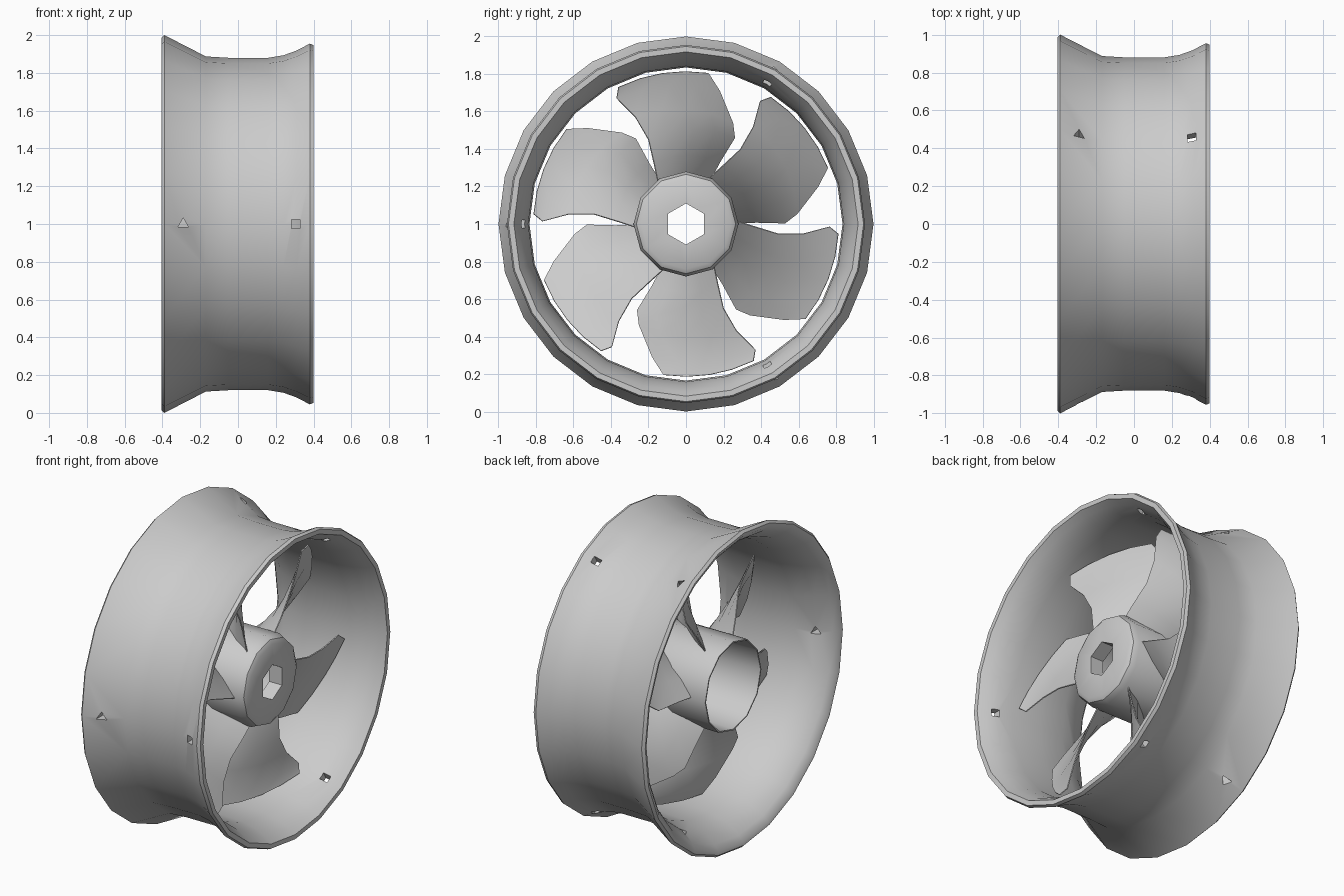
import bpy
import bmesh
from math import sin, cos, pi, atan2, hypot, radians
from mathutils import Matrix, Vector

cube = bpy.data.objects.get("Cube")
if cube:
    bpy.data.objects.remove(cube, do_unlink=True)

grey = bpy.data.materials.new("plain grey")
grey.use_nodes = True
colour = (0.6, 0.6, 0.6, 1)
grey.diffuse_color = colour
grey.node_tree.nodes["Principled BSDF"].inputs["Base Color"].default_value = colour

CENTRE = Vector((0, 0, 1))


def finish(bm, name):
    """Turn a bmesh into an object centred on the fan axis."""
    bmesh.ops.recalc_face_normals(bm, faces=bm.faces)
    mesh = bpy.data.meshes.new(name)
    bm.to_mesh(mesh)
    bm.free()
    mesh.materials.append(grey)
    obj = bpy.data.objects.new(name, mesh)
    obj.location = CENTRE
    bpy.context.collection.objects.link(obj)
    return obj


def activate(obj):
    bpy.ops.object.select_all(action='DESELECT')
    obj.select_set(True)
    bpy.context.view_layer.objects.active = obj


def smooth(obj, angle):
    activate(obj)
    bpy.ops.object.shade_smooth_by_angle(angle=radians(angle))


def lathe(name, profile, sides):
    """Revolve a closed (x, radius) profile around the x axis."""
    bm = bmesh.new()
    rings = []
    for i in range(sides):
        a = 2 * pi * i / sides
        rings.append([bm.verts.new((x, r * sin(a), r * cos(a))) for x, r in profile])
    n = len(profile)
    for i in range(sides):
        p, q = rings[i], rings[(i + 1) % sides]
        for j in range(n):
            k = (j + 1) % n
            bm.faces.new((p[j], p[k], q[k], q[j]))
    return finish(bm, name)


def cut(obj, cutter):
    mod = obj.modifiers.new("holes", 'BOOLEAN')
    mod.operation = 'DIFFERENCE'
    mod.solver = 'EXACT'
    mod.object = cutter
    activate(obj)
    bpy.ops.object.modifier_apply(modifier=mod.name)
    bpy.data.objects.remove(cutter, do_unlink=True)


# Flared outer duct, rounded inwards at both mouths
duct = lathe("duct_ring", [
    (-0.39, 1.0), (-0.17, 0.887), (-0.05, 0.88), (0.16, 0.88), (0.24, 0.893),
    (0.31, 0.918), (0.38, 0.955), (0.4, 0.947), (0.4, 0.918), (0.36, 0.893),
    (0.3, 0.865), (0.2, 0.842), (0.0, 0.835), (-0.17, 0.84), (-0.29, 0.877),
    (-0.37, 0.93), (-0.4, 0.965), (-0.405, 0.985)], 24)

# Small mounting holes: three triangular and three square, evenly spaced
bm = bmesh.new()
for i in range(3):
    turn = Matrix.Rotation(radians(90 + 120 * i), 4, 'X')
    for x, sides in ((-0.29, 3), (0.305, 4)):
        spin = Matrix.Rotation(pi / 4 if sides == 4 else 0, 4, 'Z')
        bmesh.ops.create_cone(
            bm, cap_ends=True, segments=sides, radius1=0.032, radius2=0.032, depth=0.4,
            matrix=turn @ Matrix.Translation((x, 0, 0.9)) @ spin)
cut(duct, finish(bm, "hole_cutter"))
smooth(duct, 32)

# Cup-shaped hub, thin-walled and open at the wide-flare end
hub = lathe("hub", [
    (-0.33, 0.28), (0.19, 0.28), (0.225, 0.265), (0.24, 0.24), (0.24, 0.02),
    (0.15, 0.02), (0.15, 0.255), (-0.33, 0.272)], 12)

# Hexagonal shaft bore, point upwards
bm = bmesh.new()
bmesh.ops.create_cone(bm, cap_ends=True, segments=6, radius1=0.11, radius2=0.11, depth=0.4,
                      matrix=Matrix.Translation((0.2, 0, 0)) @ Matrix.Rotation(pi / 2, 4, 'Y')
                      @ Matrix.Rotation(pi / 6, 4, 'Z'))
cut(hub, finish(bm, "bore_cutter"))
smooth(hub, 32)

# Blade outline: leading and trailing (x, y, z) from root to tip
ROWS = [
    ((0.17, -0.15, 0.225), (-0.23, 0.13, 0.235)),
    ((0.165, -0.17, 0.32), (-0.21, 0.18, 0.33)),
    ((0.15, -0.2, 0.45), (-0.18, 0.26, 0.46)),
    ((0.15, -0.27, 0.57), (-0.15, 0.25, 0.54)),
    ((0.165, -0.37, 0.67), (-0.08, 0.18, 0.71)),
    ((0.175, -0.36, 0.73), (-0.03, 0.12, 0.805)),
]
COLS = 5


def blade(index):
    """Twisted blade, thick in the middle and thin towards its edges."""
    bm = bmesh.new()
    turn = Matrix.Rotation(index * pi / 3, 4, 'X')
    grid = []
    for lead, trail in ROWS:
        polar = [(x, atan2(y, z), hypot(y, z)) for x, y, z in (lead, trail)]
        line = []
        for c in range(COLS):
            x, a, r = Vector(polar[0]).lerp(Vector(polar[1]), c / (COLS - 1))
            line.append(bm.verts.new(turn @ Vector((x, r * sin(a), r * cos(a)))))
        grid.append(line)
    for low, high in zip(grid, grid[1:]):
        for c in range(COLS - 1):
            bm.faces.new((low[c], low[c + 1], high[c + 1], high[c]))
    obj = finish(bm, f"blade_{index + 1}")
    group = obj.vertex_groups.new(name="thickness")
    for row in range(len(ROWS)):
        for c in range(COLS):
            edge = c in (0, COLS - 1) or row == len(ROWS) - 1
            group.add([row * COLS + c], 0.15 if edge else 1 - 0.1 * row, 'REPLACE')
    mod = obj.modifiers.new("thickness", 'SOLIDIFY')
    mod.thickness = 0.04
    mod.offset = 0
    mod.vertex_group = group.name
    activate(obj)
    bpy.ops.object.modifier_apply(modifier=mod.name)
    smooth(obj, 35)


for i in range(6):
    blade(i)
